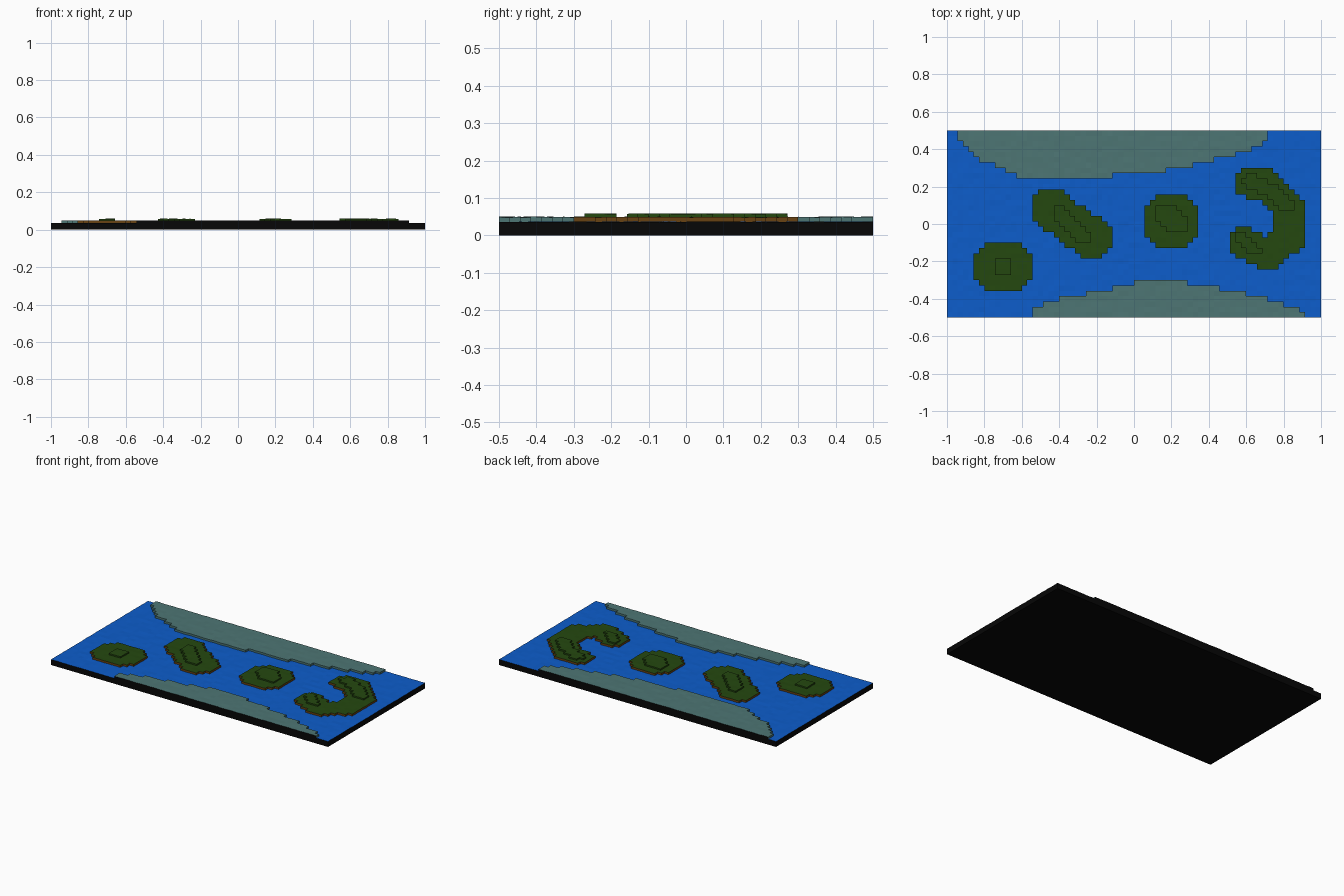
import bpy, bmesh, random
from mathutils import Vector

random.seed(7)
if "Cube" in bpy.data.objects:
    bpy.data.objects.remove(bpy.data.objects["Cube"])

COLS, ROWS = 70, 35
CELL = 1 / 35
SLAB, WATER, LAND, HILL = 0.03, 0.036, 0.049, 0.058


def material(name, rgb):
    m = bpy.data.materials.new(name)
    m.use_nodes = True
    m.diffuse_color = (*rgb, 1)
    m.node_tree.nodes["Principled BSDF"].inputs["Base Color"].default_value = (*rgb, 1)
    return m


black = material("black", (0.002, 0.002, 0.002))
blue = material("water blue", (0.004, 0.11, 0.6))
teal = material("shore grey green", (0.075, 0.18, 0.175))
green = material("grass green", (0.018, 0.065, 0.005))
brown = material("earth brown", (0.14, 0.055, 0.006))

# Slight unevenness shared by every tile corner
ripple = {(i, j): random.uniform(-0.001, 0.001)
          for i in range(COLS + 1) for j in range(ROWS + 1)}


def tiles(name, cells, low, high, top, side):
    """Raise a set of grid cells into a stepped plate; map borders are black."""
    bm = bmesh.new()
    verts = {}

    def corner(i, j, upper):
        key = (i, j, upper)
        if key not in verts:
            z = high + ripple[i, j] if upper else low
            verts[key] = bm.verts.new((i * CELL - 1, j * CELL - 0.5, z))
        return verts[key]

    for i, j in sorted(cells):
        ring = [(i, j), (i + 1, j), (i + 1, j + 1), (i, j + 1)]
        bm.faces.new([corner(*c, True) for c in ring])
        around = [(i, j - 1), (i + 1, j), (i, j + 1), (i - 1, j)]
        for k, (ni, nj) in enumerate(around):
            if (ni, nj) in cells:
                continue
            a, b = ring[k], ring[(k + 1) % 4]
            f = bm.faces.new([corner(*a, False), corner(*b, False),
                              corner(*b, True), corner(*a, True)])
            inside = 0 <= ni < COLS and 0 <= nj < ROWS
            f.material_index = 1 if inside else 2
    mesh = bpy.data.meshes.new(name)
    bm.to_mesh(mesh)
    bm.free()
    for m in (top, side, black):
        mesh.materials.append(m)
    obj = bpy.data.objects.new(name, mesh)
    bpy.context.collection.objects.link(obj)
    return obj


def near_path(path, radius):
    """Cells whose centre lies within a radius of a polyline."""
    pts = [Vector(p) for p in path]
    found = set()
    for i in range(COLS):
        for j in range(ROWS):
            c = Vector(((i + 0.5) * CELL - 1, (j + 0.5) * CELL - 0.5))
            for a, b in zip(pts, pts[1:]):
                t = max(0, min(1, (c - a).dot(b - a) / (b - a).length_squared))
                if (c - a.lerp(b, t)).length <= radius:
                    found.add((i, j))
                    break
    return found


def shore_cells(starts, ends, row_of):
    return {(i, row_of(d)) for d, (s, e) in enumerate(zip(starts, ends))
            for i in range(s, e)}


# Base slab
bpy.ops.mesh.primitive_cube_add(size=1, location=(0, 0, SLAB / 2))
slab = bpy.context.object
slab.name = "base_slab"
slab.scale = (2, 1, SLAB)
slab.data.materials.append(black)

# Water surface
tiles("water", {(i, j) for i in range(COLS) for j in range(ROWS)},
      SLAB, WATER, blue, blue)

# Stepped shores: first and last column of each row, counted from the map edge
tiles("back_shore",
      shore_cells([2, 2, 3, 4, 5, 6, 9, 11, 13],
                  [60, 60, 59, 57, 54, 50, 46, 41, 31], lambda d: ROWS - 1 - d),
      SLAB, LAND, teal, teal)
tiles("front_shore",
      shore_cells([16, 16, 18, 21, 26, 31, 35],
                  [67, 66, 63, 60, 56, 51, 45], lambda d: d),
      SLAB, LAND, teal, teal)

# Islands: outline path and radius, then the raised ridges on top
islands = {
    "round_island_right": (
        [(-0.73, -0.225), (-0.67, -0.225)], 0.135,
        [([(-0.715, -0.23), (-0.685, -0.23)], 0.035)]),
    "long_island": (
        [(-0.44, 0.08), (-0.22, -0.08)], 0.11,
        [([(-0.4, 0.06), (-0.26, -0.07)], 0.04)]),
    "round_island_middle": (
        [(0.2, 0.005), (0.2, 0.025)], 0.145,
        [([(0.17, 0.05), (0.23, 0.01)], 0.06)]),
    "crescent_island": (
        [(0.62, 0.22), (0.7, 0.22), (0.83, 0.07), (0.83, -0.07),
         (0.72, -0.165), (0.59, -0.1)], 0.083,
        [([(0.62, 0.23), (0.7, 0.2), (0.82, 0.1)], 0.04),
         ([(0.57, -0.07), (0.65, -0.14)], 0.03)]),
}
for name, (path, radius, ridges) in islands.items():
    tiles(name, near_path(path, radius), SLAB, LAND, green, brown)
    hill = set().union(*(near_path(p, r) for p, r in ridges))
    tiles(name + "_hill", hill, LAND - 0.002, HILL, green, green)
